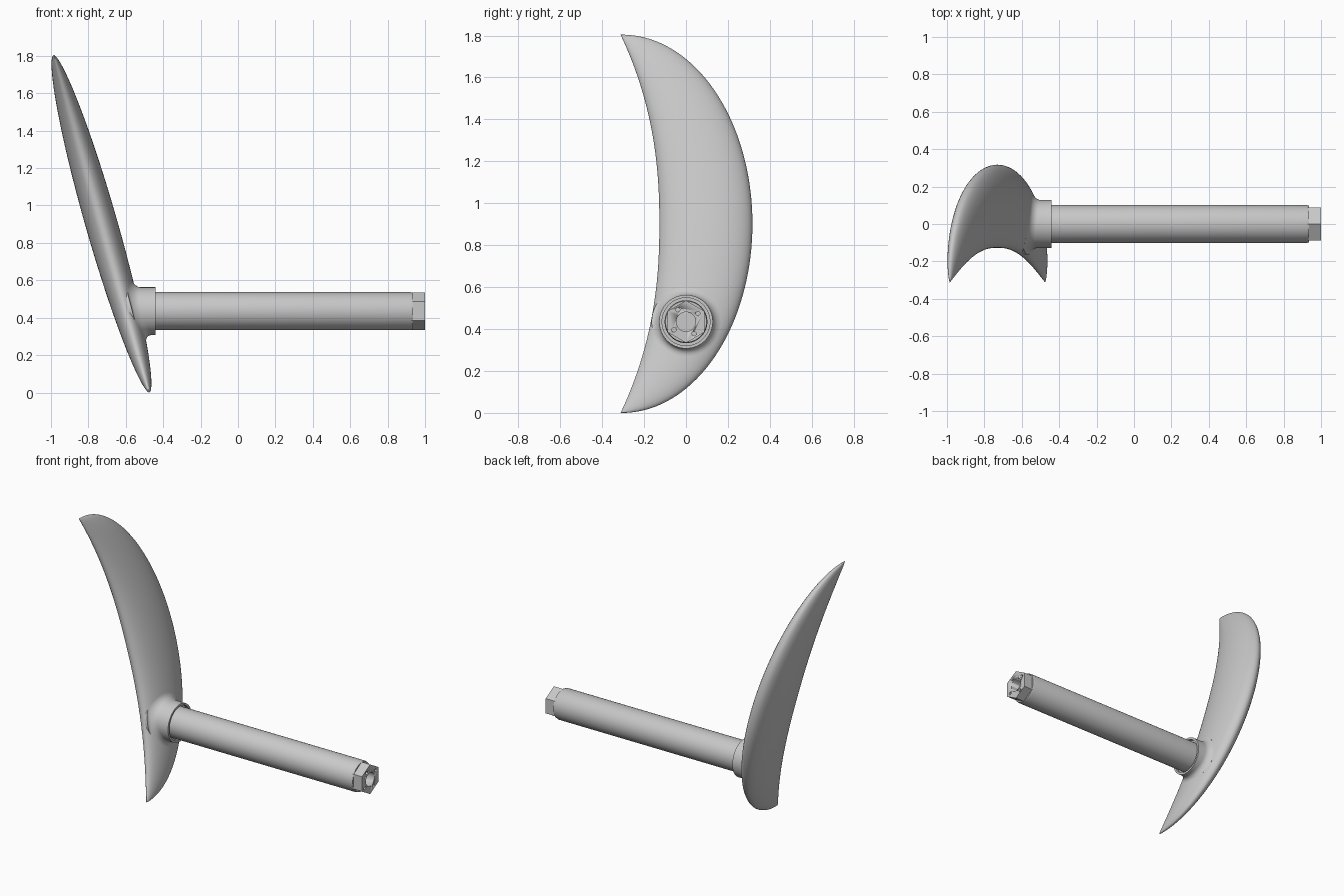
import bpy, bmesh, math
from mathutils import Matrix

cube = bpy.data.objects.get("Cube")
if cube:
    bpy.data.objects.remove(cube, do_unlink=True)

grey = bpy.data.materials.new("light_grey")
grey.use_nodes = True
grey.diffuse_color = (0.58, 0.58, 0.58, 1)
for node in grey.node_tree.nodes:
    if node.type == 'BSDF_PRINCIPLED':
        node.inputs["Base Color"].default_value = grey.diffuse_color

AXIS_Z = 0.435   # height of the shaft axis
SEGS = 64


def finish(name, bm, smooth=True):
    bmesh.ops.recalc_face_normals(bm, faces=bm.faces)
    mesh = bpy.data.meshes.new(name)
    bm.to_mesh(mesh)
    bm.free()
    mesh.materials.append(grey)
    obj = bpy.data.objects.new(name, mesh)
    bpy.context.collection.objects.link(obj)
    bpy.ops.object.select_all(action='DESELECT')
    bpy.context.view_layer.objects.active = obj
    obj.select_set(True)
    if smooth:
        bpy.ops.object.shade_smooth_by_angle(angle=math.radians(35))
    return obj


def loft(name, rings, caps=False):
    bm = bmesh.new()
    loops = [[bm.verts.new(p) for p in ring] for ring in rings]
    n = len(loops[0])
    for a, b in zip(loops, loops[1:]):
        for i in range(n):
            j = (i + 1) % n
            bm.faces.new((a[i], a[j], b[j], b[i]))
    if caps:
        bm.faces.new(loops[0])
        bm.faces.new(loops[-1])
    return finish(name, bm)


def circle(x, r):
    angles = [2 * math.pi * i / SEGS for i in range(SEGS)]
    return [(x, r * math.cos(a), AXIS_Z + r * math.sin(a)) for a in angles]


def rod(name, x0, x1, r, sides, y=0, z=0, turn=0):
    bm = bmesh.new()
    place = (Matrix.Translation(((x0 + x1) / 2, y, AXIS_Z + z))
             @ Matrix.Rotation(math.pi / 2, 4, 'Y') @ Matrix.Rotation(turn, 4, 'Z'))
    bmesh.ops.create_cone(bm, cap_ends=True, segments=sides, radius1=r, radius2=r,
                          depth=x1 - x0, matrix=place)
    return finish(name, bm)


# Crescent blade: section centre, half width and half thickness along its span
def section(s):
    outer = -0.305 + 0.622 * math.sqrt(1 - s * s)
    inner = -0.127 - 0.185 * abs(s) ** 2.3
    return (-0.73 - 0.255 * s, (outer + inner) / 2, (outer - inner) / 2,
            0.089 * (1 - s * s) ** 0.55)


def blade_ring(s):
    cx, cy, width, thick = section(s)
    angles = [2 * math.pi * i / SEGS for i in range(SEGS)]
    return [(cx + thick * math.sin(a), cy + width * math.cos(a), 0.902 + 0.902 * s)
            for a in angles]


def blade_surface(y, z):
    cx, cy, width, thick = section(z / 0.902 - 1)
    u = max(-0.9, min(0.9, (y - cy) / width))
    return cx + thick * math.sqrt(1 - u * u)


STEPS = 72
spans = [-math.cos(math.pi * i / STEPS) for i in range(1, STEPS)]
loft("blade", [blade_ring(s) for s in [-0.9998] + spans + [0.9998]], caps=True)

# Collar with a shallow recess, flowing into the blade through a fillet
RADIUS, FILLET = 0.128, 0.036
rings = [circle(-0.46, 0.1), circle(-0.46, 0.114), circle(-0.44, 0.114), circle(-0.44, RADIUS)]
for k in range(9):
    a = math.pi / 2 * k / 8
    r = RADIUS + FILLET * (1 - math.cos(a))
    rings.append([(blade_surface(y, z) + FILLET * (1 - math.sin(a)), y, z)
                  for _, y, z in circle(0, r)])
rings.append([(x - 0.02, y, z) for x, y, z in rings[-1]])
loft("collar", rings)

# Shaft with a small chamfer at its free end
loft("shaft", [circle(x, r) for x, r in
               ((-0.5, 0.102), (0.922, 0.102), (0.936, 0.098), (0.936, 0.08))])

# Hexagonal end with a centre bore and four pin holes
hex_end = rod("hex_end", 0.8, 1.0, 0.101, 6)
corners = [v.co.z for v in hex_end.data.vertices]
if max(corners) - AXIS_Z < 0.095:
    hex_end.data.transform(Matrix.Translation((0, 0, AXIS_Z)) @ Matrix.Rotation(math.pi / 6, 4, 'X')
                           @ Matrix.Translation((0, 0, -AXIS_Z)))

cutters = [rod("bore_cutter", 0.86, 1.1, 0.046, 40)]
for k in range(4):
    a = math.radians(34 + 90 * k)
    cutters.append(rod("pin_hole_cutter", 0.96, 1.1, 0.01, 16,
                       y=0.069 * math.cos(a), z=0.069 * math.sin(a)))
bpy.context.view_layer.objects.active = hex_end
for cutter in cutters:
    cutter.hide_render = True
    mod = hex_end.modifiers.new("hole", 'BOOLEAN')
    mod.operation, mod.solver, mod.object = 'DIFFERENCE', 'EXACT', cutter
    bpy.ops.object.modifier_apply(modifier=mod.name)
    bpy.data.objects.remove(cutter, do_unlink=True)
